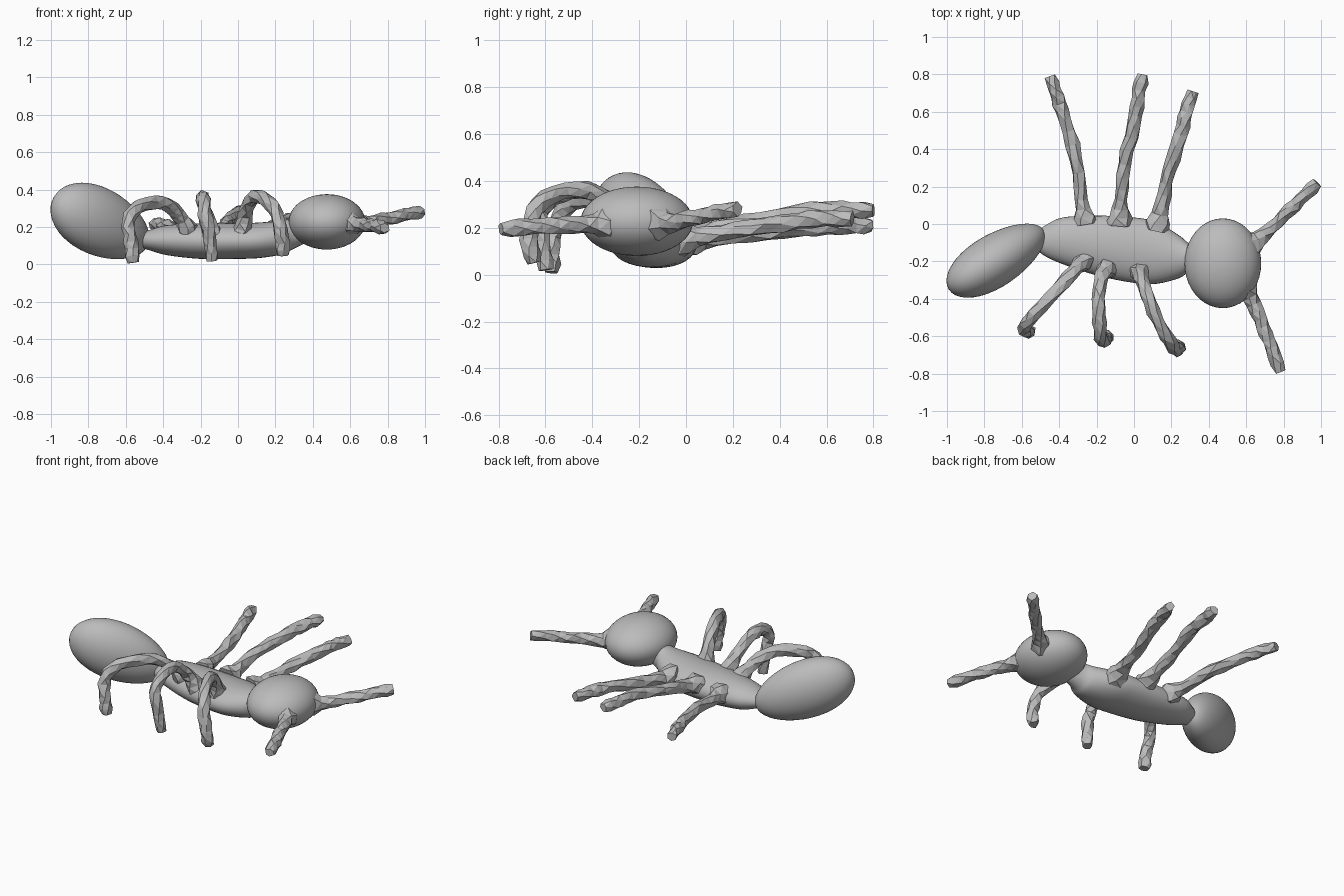
import bpy, bmesh, math, random
from mathutils import Vector, Euler

if "Cube" in bpy.data.objects:
    bpy.data.objects.remove(bpy.data.objects["Cube"])
random.seed(4)

grey = bpy.data.materials.new("clay_grey")
grey.use_nodes = True
grey.diffuse_color = (0.5, 0.5, 0.5, 1)
grey.node_tree.nodes["Principled BSDF"].inputs["Base Color"].default_value = (0.5, 0.5, 0.5, 1)


def finish(name, bm, smooth):
    bmesh.ops.recalc_face_normals(bm, faces=bm.faces)
    mesh = bpy.data.meshes.new(name)
    for f in bm.faces:
        f.smooth = smooth
    bm.to_mesh(mesh)
    bm.free()
    mesh.materials.append(grey)
    obj = bpy.data.objects.new(name, mesh)
    bpy.context.collection.objects.link(obj)
    return obj


def spline(points, steps):
    """Catmull-Rom through tuples of any length."""
    p = [Vector(q) for q in points]
    p = [2 * p[0] - p[1]] + p + [2 * p[-1] - p[-2]]
    out = []
    for i in range(1, len(p) - 2):
        a, b, c, d = p[i - 1:i + 3]
        for k in range(steps):
            t = k / steps
            out.append(0.5 * (2 * b + (c - a) * t + (2 * a - 5 * b + 4 * c - d) * t * t
                              + (3 * b - a - 3 * c + d) * t ** 3))
    return out + [p[-2]]


def skin(bm, rings):
    rings = [[bm.verts.new(v) for v in r] for r in rings]
    n = len(rings[0])
    for r, s in zip(rings, rings[1:]):
        for i in range(n):
            j = (i + 1) % n
            bm.faces.new((r[i], r[j], s[j], s[i]))
    bm.faces.new(rings[0])
    bm.faces.new(rings[-1])


def egg(name, centre, radii, rotation=(0, 0, 0), taper=0.0):
    """Smooth ellipsoid, narrower towards its own +x end by taper."""
    bm = bmesh.new()
    bmesh.ops.create_uvsphere(bm, u_segments=40, v_segments=24, radius=1)
    rot = Euler([math.radians(a) for a in rotation]).to_matrix()
    for v in bm.verts:
        k = 1 - taper * v.co.x
        v.co = rot @ Vector((v.co.x * radii[0], v.co.y * radii[1] * k,
                             v.co.z * radii[2] * k)) + Vector(centre)
    return finish(name, bm, True)


def limb(name, points, radius=0.037, flare=0.035, sides=6):
    """Knobbly faceted tube, flared where it joins the body."""
    path = spline(points, 3)
    rings = []
    side = None
    travelled = 0.0
    for i, p in enumerate(path):
        tan = (path[min(i + 1, len(path) - 1)] - path[max(i - 1, 0)]).normalized()
        side = side or tan.cross(Vector((0, 0, 1)))
        side = (side - tan * side.dot(tan)).normalized()
        up = tan.cross(side)
        if i:
            travelled += (p - path[i - 1]).length
        r = radius + flare * math.exp(-(travelled / 0.07) ** 2)
        if i == len(path) - 1:
            r *= 0.8
        ring = []
        for k in range(sides):
            a = math.tau * k / sides + 0.3 * i + random.uniform(-0.15, 0.15)
            q = r * random.uniform(0.85, 1.17)
            ring.append(p + (side * math.cos(a) + up * math.sin(a)) * q)
        rings.append(ring)
    bm = bmesh.new()
    skin(bm, rings)
    bmesh.ops.triangulate(bm, faces=bm.faces)
    return finish(name, bm, False)


# Abdomen and head
egg("abdomen", (-0.735, -0.19, 0.225), (0.315, 0.14, 0.18), (0, 22, 32), 0.1)
egg("head", (0.475, -0.21, 0.228), (0.205, 0.24, 0.148))

# Thorax: x, centre y, centre z, half width, half height
stations = [(-0.52, -0.09, 0.13, 0.05, 0.04), (-0.47, -0.09, 0.13, 0.085, 0.055),
            (-0.38, -0.09, 0.13, 0.125, 0.08), (-0.2, -0.115, 0.125, 0.16, 0.095),
            (0, -0.14, 0.125, 0.175, 0.095), (0.12, -0.155, 0.13, 0.165, 0.095),
            (0.24, -0.175, 0.145, 0.115, 0.09), (0.29, -0.18, 0.165, 0.08, 0.085),
            (0.36, -0.185, 0.185, 0.06, 0.07)]
angles = [math.tau * k / 32 for k in range(32)]
bm = bmesh.new()
skin(bm, [[(x, y + ry * math.cos(a), z + rz * math.sin(a)) for a in angles]
          for x, y, z, ry, rz in spline(stations, 4)])
finish("thorax", bm, True)

# Outstretched legs on the left side
limb("left_rear_leg", [(-0.26, 0.0, 0.15), (-0.28, 0.13, 0.16), (-0.31, 0.35, 0.185),
                       (-0.37, 0.56, 0.2), (-0.41, 0.68, 0.21), (-0.45, 0.79, 0.21)])
limb("left_middle_leg", [(-0.08, 0.0, 0.16), (-0.07, 0.13, 0.19), (-0.05, 0.32, 0.235),
                         (0.0, 0.53, 0.27), (0.02, 0.67, 0.275), (0.045, 0.8, 0.275)])
limb("left_front_leg", [(0.12, -0.03, 0.15), (0.15, 0.1, 0.17), (0.19, 0.28, 0.2),
                        (0.25, 0.48, 0.23), (0.28, 0.6, 0.24), (0.315, 0.71, 0.24)])

# Arched legs on the right side
limb("right_rear_leg", [(-0.26, -0.19, 0.17), (-0.32, -0.25, 0.27), (-0.41, -0.35, 0.33),
                        (-0.53, -0.48, 0.31), (-0.585, -0.55, 0.23), (-0.575, -0.57, 0.12),
                        (-0.56, -0.575, 0.01)], flare=0.02)
limb("right_middle_leg", [(-0.14, -0.23, 0.16), (-0.175, -0.28, 0.27), (-0.19, -0.4, 0.35),
                          (-0.185, -0.53, 0.345), (-0.175, -0.62, 0.27), (-0.15, -0.615, 0.14),
                          (-0.14, -0.6, 0.02)], flare=0.02)
limb("right_front_leg", [(0.02, -0.24, 0.16), (0.04, -0.29, 0.27), (0.085, -0.42, 0.36),
                         (0.15, -0.56, 0.345), (0.205, -0.65, 0.27), (0.235, -0.67, 0.15),
                         (0.24, -0.65, 0.05)], flare=0.02)

# Antennae
limb("left_antenna", [(0.6, -0.13, 0.22), (0.7, -0.055, 0.225), (0.8, 0.045, 0.245),
                      (0.89, 0.13, 0.265), (0.98, 0.22, 0.28)], 0.036, 0.045)
limb("right_antenna", [(0.58, -0.32, 0.22), (0.64, -0.43, 0.215), (0.69, -0.55, 0.21),
                       (0.735, -0.66, 0.205), (0.785, -0.79, 0.195)], 0.036, 0.045)
